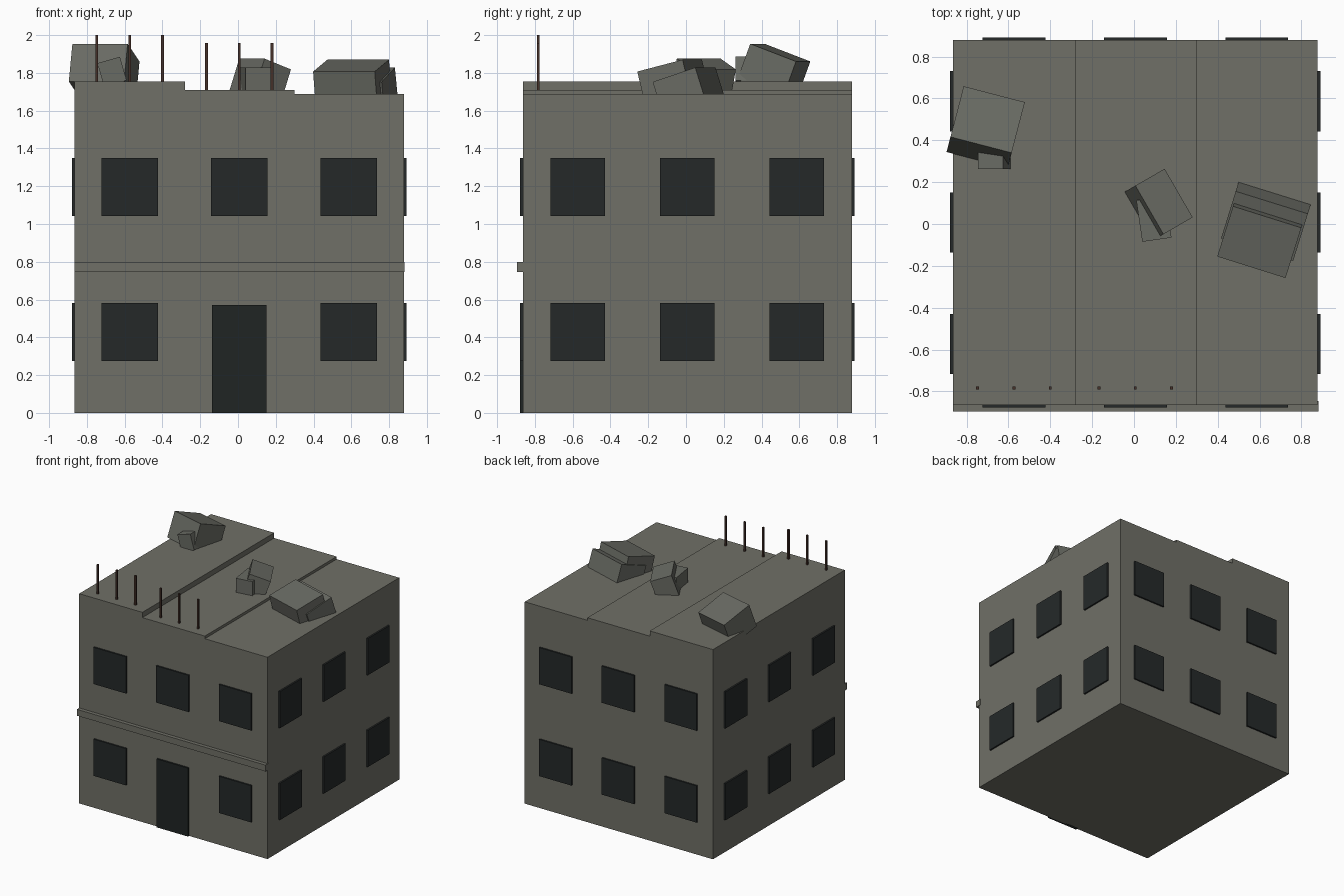
import bpy, bmesh
from math import radians
from mathutils import Vector

if "Cube" in bpy.data.objects:
    bpy.data.objects.remove(bpy.data.objects["Cube"])


def mat(name, rgb):
    m = bpy.data.materials.new(name)
    m.diffuse_color = (*rgb, 1)
    m.use_nodes = True
    m.node_tree.nodes["Principled BSDF"].inputs["Base Color"].default_value = m.diffuse_color
    return m


CONCRETE = mat("concrete", (0.16, 0.16, 0.135))
RUBBLE = mat("rubble", (0.14, 0.145, 0.125))
GLASS = mat("dark_glass", (0.018, 0.022, 0.022))
DOOR = mat("door_dark", (0.014, 0.018, 0.017))
RUST = mat("rust", (0.06, 0.03, 0.022))


def obj(name, bm, material):
    bmesh.ops.recalc_face_normals(bm, faces=bm.faces)
    me = bpy.data.meshes.new(name)
    bm.to_mesh(me)
    bm.free()
    me.materials.append(material)
    o = bpy.data.objects.new(name, me)
    bpy.context.collection.objects.link(o)
    return o


def box(name, centre, size, material, rot=(0, 0, 0)):
    bm = bmesh.new()
    bmesh.ops.create_cube(bm, size=1)
    bmesh.ops.scale(bm, vec=size, verts=bm.verts)
    o = obj(name, bm, material)
    o.location = centre
    o.rotation_euler = [radians(a) for a in rot]
    return o


CX, CY, HALF = 0.0065, 0.007, 0.871

# Building shell: stepped roof profile extruded front to back
x0, x1, x2, x3 = CX - HALF, -0.28, 0.298, CX + HALF
profile = [(x0, 0), (x3, 0), (x3, 1.688), (x2, 1.688), (x2, 1.71),
           (x1, 1.71), (x1, 1.754), (x0, 1.754)]
bm = bmesh.new()
face = bm.faces.new([bm.verts.new((x, CY - HALF, z)) for x, z in profile])
ext = bmesh.ops.extrude_face_region(bm, geom=[face])
bmesh.ops.translate(bm, vec=(0, 2 * HALF, 0),
                    verts=[v for v in ext["geom"] if isinstance(v, bmesh.types.BMVert)])
obj("building_shell", bm, CONCRETE)

# Windows on all four walls; the door replaces the front lower middle one
for row, z in enumerate((0.427, 1.195)):
    for col, off in enumerate((-0.58, 0, 0.58)):
        for side, s in (("front", -1), ("back", 1)):
            if side == "front" and row == 0 and col == 1:
                continue
            box(f"window_{side}_{row}_{col}", (CX + off, CY + s * HALF, z),
                (0.3, 0.027, 0.307), GLASS)
        for side, s in (("left", -1), ("right", 1)):
            box(f"window_{side}_{row}_{col}", (CX + s * HALF, CY + off, z),
                (0.027, 0.288, 0.307), GLASS)
box("door", (CX, CY - HALF, 0.286), (0.289, 0.03, 0.572), DOOR)

# Ledge between the floors
box("front_ledge", (CX + 0.002, CY - HALF - 0.006, 0.772), (1.746, 0.05, 0.053), CONCRETE)

# Exposed reinforcing rods on the broken roof edge
for i, x in enumerate((-0.748, -0.574, -0.4, -0.167, 0.006, 0.18)):
    top = 2.0 if i < 3 else 1.957
    box(f"rod_{i}", (x, -0.783, top - 0.14), (0.014, 0.014, 0.28), RUST)

# Rubble blocks on the roof
for name, centre, size, rot in (
    ("rubble_left", (-0.7085, 0.463, 1.8075), (0.302, 0.267, 0.213), (-20.5, 0, -14.6)),
    ("rubble_left_small", (-0.667, 0.322, 1.806), (0.124, 0.12, 0.13), (0, -16, 0)),
    ("rubble_middle", (0.1175, 0.0925, 1.762), (0.171, 0.268, 0.18), (0, 19.5, 30)),
    ("rubble_middle_small", (0.095, 0.024, 1.76), (0.141, 0.2, 0.136), (0, 0, 8.3)),
    ("rubble_right", (0.605, -0.066, 1.751), (0.342, 0.259, 0.18), (14, 0, -17.5)),
    ("rubble_right_under", (0.63, 0.012, 1.719), (0.361, 0.248, 0.15), (18, 0, -17.3)),
):
    box(name, centre, size, RUBBLE, rot)
